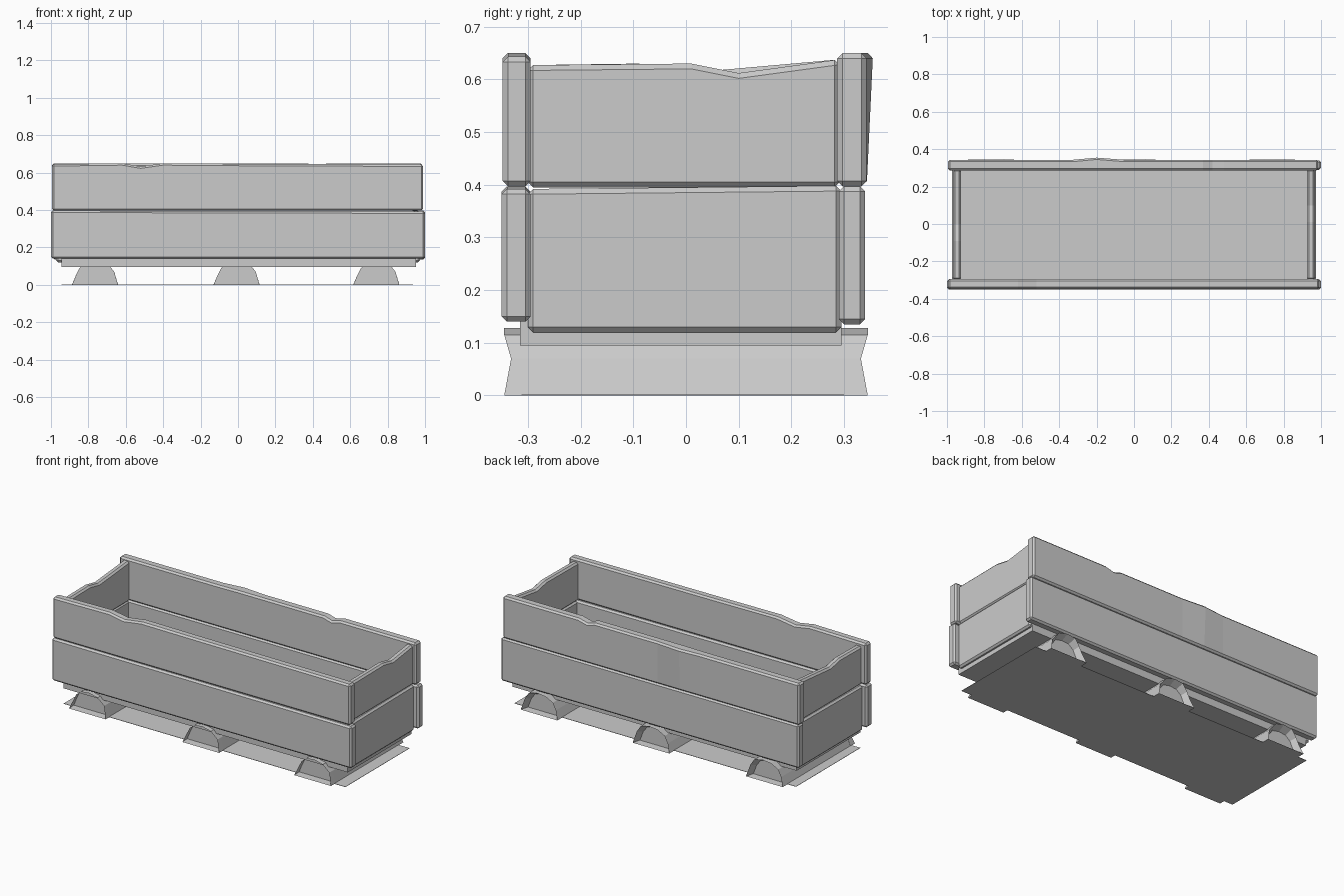
import bpy, bmesh

if "Cube" in bpy.data.objects:
    bpy.data.objects.remove(bpy.data.objects["Cube"], do_unlink=True)

GREY = (0.6, 0.6, 0.6, 1)
mat = bpy.data.materials.new("plain_grey")
mat.use_nodes = True
mat.diffuse_color = GREY
shader = mat.node_tree.nodes["Principled BSDF"]
shader.inputs["Base Color"].default_value = GREY
shader.inputs["Roughness"].default_value = 0.9


def finish(name, bm, chamfer=0):
    bmesh.ops.recalc_face_normals(bm, faces=bm.faces)
    mesh = bpy.data.meshes.new(name)
    bm.to_mesh(mesh)
    bm.free()
    mesh.materials.append(mat)
    obj = bpy.data.objects.new(name, mesh)
    bpy.context.collection.objects.link(obj)
    if chamfer:
        mod = obj.modifiers.new("worn_edges", "BEVEL")
        mod.width, mod.segments, mod.angle_limit = chamfer, 1, 0.9
    return obj


def loft(bm, sections):
    """Skin equal-length rings and cap both ends; returns the caps."""
    rings = [[bm.verts.new(p) for p in s] for s in sections]
    for a, b in zip(rings, rings[1:]):
        for i in range(len(a)):
            j = (i + 1) % len(a)
            bm.faces.new((a[i], a[j], b[j], b[i]))
    return [bm.faces.new(rings[0]), bm.faces.new(rings[-1])]


def plank(name, top, z0, inner, outer, along_x=True, bulge=None, chamfer=0.01):
    """Board with an uneven top edge given as (position, height) pairs."""
    bm = bmesh.new()
    sections = []
    for u, z1 in top:
        out = outer + (0.012 if u == bulge else 0)
        ring = [(inner, z0), (outer, z0), (out, z1), (inner, z1)]
        sections.append([(u, v, z) if along_x else (v, u, z) for v, z in ring])
    loft(bm, sections)
    return finish(name, bm, chamfer)


def box(name, x0, x1, y0, y1, z0, z1):
    bm = bmesh.new()
    loft(bm, [[(x, y0, z0), (x, y1, z0), (x, y1, z1), (x, y0, z1)] for x in (x0, x1)])
    return finish(name, bm)


SEAM = 0.397

# Long boards
plank("front_lower_board", [(-1, SEAM), (1, SEAM - 0.005)], 0.14, -0.295, -0.35)
plank("back_lower_board", [(-0.99, SEAM), (1, SEAM)], 0.135, 0.29, 0.34)
plank("front_upper_board", [(-0.995, 0.645), (-0.62, 0.65), (-0.52, 0.633), (-0.4, 0.65),
      (0, 0.647), (0.99, 0.643)], SEAM, -0.295, -0.348)
plank("back_upper_board", [(-0.995, 0.648), (-0.33, 0.648), (-0.2, 0.65), (-0.05, 0.65),
      (0.37, 0.65), (0.42, 0.635), (0.48, 0.65), (0.985, 0.65)], SEAM, 0.287, 0.343, bulge=-0.2)

# Short end boards
for side, s, dip in (("left", 1, 0.1), ("right", -1, 0.0)):
    plank(side + "_lower_board", [(-0.3, 0.392), (0.295, 0.398)], 0.12,
          s * 0.93, s * 0.972, along_x=False)
    plank(side + "_upper_board", [(-0.3, 0.627), (dip - 0.09, 0.63), (dip, 0.612), (0.292, 0.638)],
          0.395, s * 0.925, s * 0.966, along_x=False)

# Floor slab and the thin sheet lying under the feet
box("floor_slab", -0.945, 0.953, -0.315, 0.295, 0.095, 0.155)
box("ground_sheet", -0.945, 0.935, -0.312, 0.3, 0, 0.002)

# Half-round feet running front to back, with recessed ends
ARCH = [(-0.125, 0), (-0.105, 0.05), (-0.085, 0.09), (-0.045, 0.122), (0.01, 0.128),
        (0.065, 0.115), (0.1, 0.07), (0.12, 0)]
for label, cx in (("right", -0.762), ("middle", -0.005), ("left", 0.742)):
    bm = bmesh.new()
    ends = []
    for s in (-1, 1):
        ends.append([(cx + x, s * (0.332 if 0.03 < z < 0.1 else 0.345), z) for x, z in ARCH])
    caps = loft(bm, ends)
    for cap, s in zip(caps, (-1, 1)):
        bmesh.ops.inset_region(bm, faces=[cap], thickness=0.022)
        for v in cap.verts:
            v.co.y = s * 0.3
            if v.co.z < 0.03:
                v.co.z = 0.003
    finish(label + "_foot", bm)
